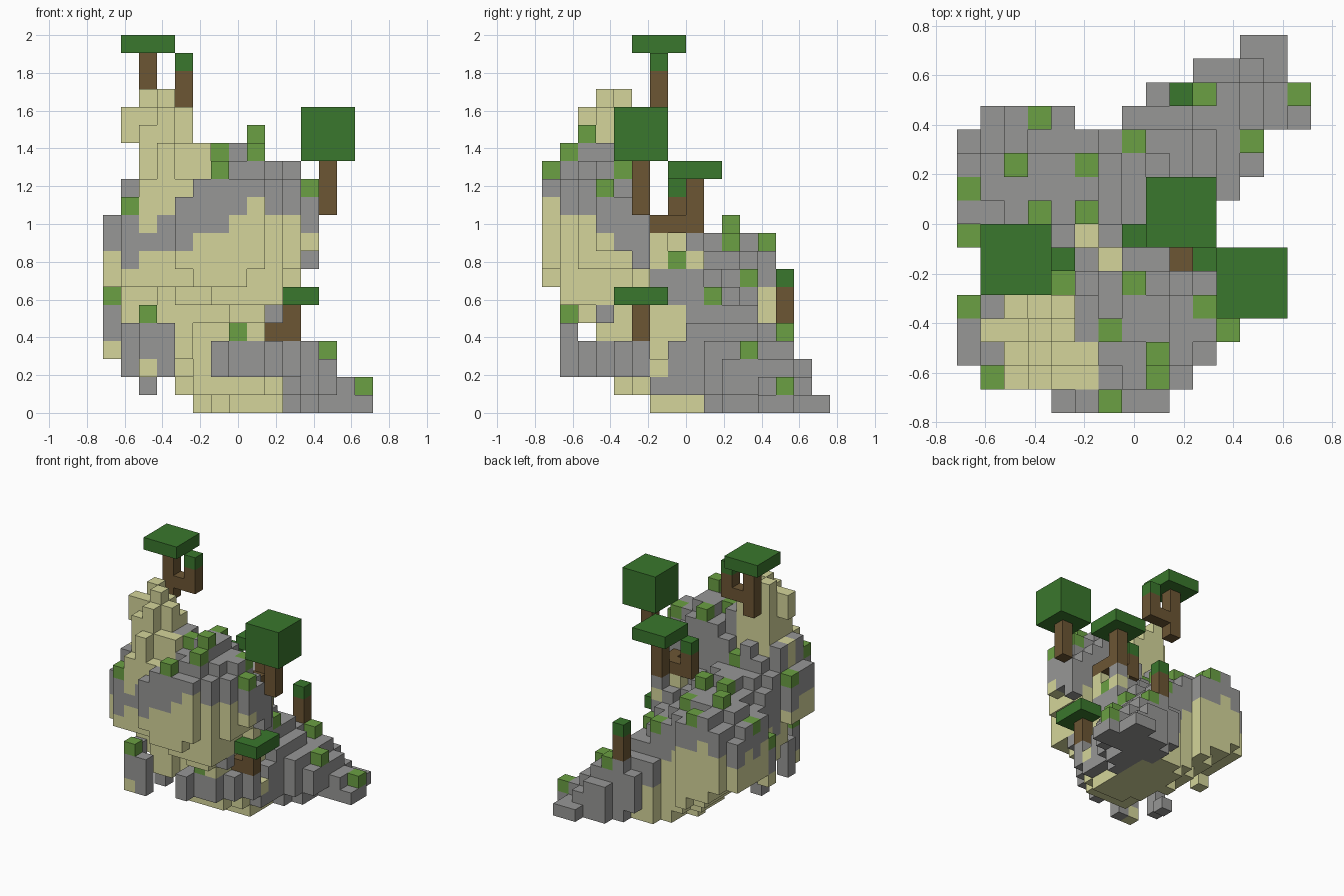
import bpy
import math
from mathutils import Vector

if "Cube" in bpy.data.objects:
    bpy.data.objects.remove(bpy.data.objects["Cube"], do_unlink=True)

UNIT = 2 / 21                      # edge of one block
ORIGIN = Vector((-7.5, -8, 0))     # block grid corner


def material(name, rgb):
    m = bpy.data.materials.new(name)
    m.use_nodes = True
    m.diffuse_color = (*rgb, 1)
    m.node_tree.nodes["Principled BSDF"].inputs["Base Color"].default_value = (*rgb, 1)
    return m


MATS = {
    "stone": material("grey stone", (0.31, 0.31, 0.305)),
    "sand": material("pale sandstone", (0.66, 0.665, 0.325)),
    "grass": material("grass green", (0.145, 0.35, 0.056)),
    "leaf": material("dark leaf green", (0.042, 0.185, 0.026)),
    "bark": material("brown bark", (0.15, 0.092, 0.034)),
}

# Terrain plan, front row first: a letter is the column height (a = one block),
# a capital has a grass block on top, a dot is empty
PLAN = """
....lmNmm......
.LmommmnOm.....
kmpqoonnPnm....
kqqrqoOoonnM...
KmrqponoonNl...
.klmLmnOnmlk...
.jkkkkijjjc....
GijkkijijId....
iijKjKihije....
IjjjjjihhGed...
ijKjjJihgfedc..
hijiiihHffedD..
.ijJi..eeeddcba
........deEdcbB
..........ccba.
............aa.
""".split()


def underside(i, j):
    """Lowest block of a column: a bowl that rises away from the foot."""
    if i >= 9 and j < 6:
        return 6 if i == 9 else i - 2 - (j > 4)
    if i >= 9:
        at_edge = (PLAN[j] + ".")[i + 1] == "."
        return 1 if at_edge and j < 13 else 0
    if j == 0:
        return 7 + abs(i - 6) // 2
    if i == 0:
        return 7 if j < 5 else 3 if j == 7 else 4
    reach = math.hypot(i - 8.5, j - 9) - 3
    return max(0, min(7, round(reach * 0.8) + (2 if j < 4 else 0)))


# Lowest stone block on the front face, where it differs from its neighbours
FRONT_STONE = {1: 8, 5: 10, 6: 10, 8: 12}


def rock_colour(i, j, z, top):
    peak = 1 <= i <= 5 and 1 <= j <= 4 and (i, j) not in ((1, 1), (1, 2), (1, 4))
    if peak and z > (9 if i == 2 else 10) and not (i == 5 and j > 2):
        return "sand"
    if i >= 10 and j >= 6:
        return "stone"
    if (i, j) in ((6, 6), (5, 7)) or (i, j) == (9, 8) and z == 8:
        return "sand"
    if (i, j) in ((9, 6), (9, 7), (8, 7)):
        return "stone" if z in (6, 7) else "sand"
    if j < 3:
        return "stone" if z >= FRONT_STONE.get(i, 9 if i < 5 else 11) else "sand"
    if 4 <= j <= 5 and 0 < i < 9 or i == 9 and j >= 8:
        depth = 5
    else:
        depth = 2 if j < 4 or j == 12 or i == 0 else 3
    return "stone" if z >= top - depth or peak and z > 8 else "sand"


def box(cells, kind, i, j, z):
    """Fill a range of blocks; each argument is one index or a (first, last) pair."""
    spans = [range(s[0], s[1] + 1) if isinstance(s, tuple) else (s,) for s in (i, j, z)]
    for a in spans[0]:
        for b in spans[1]:
            for c in spans[2]:
                cells[a, b, c] = kind


# Rock and grass columns
rock, grass = {}, {}
for j, row in enumerate(PLAN):
    for i, letter in enumerate(row):
        if letter == ".":
            continue
        top = ord(letter.lower()) - ord("a") + 1
        tuft = letter.isupper()
        for z in range(min(underside(i, j), top - 1), top):
            if tuft and z == top - 1:
                grass[i, j, z] = "grass"
            else:
                rock[i, j, z] = rock_colour(i, j, z, top - tuft)

# Notch under the peak's side ledge
for z in (13, 14):
    rock.pop((1, 3, z), None)

# Low outcrops under the overhang
box(rock, "stone", (2, 3), 1, (2, 4))
box(rock, "sand", 2, 1, 2)
box(rock, "stone", 1, 3, (2, 4))
box(rock, "stone", 2, 5, 1)
box(rock, "sand", (3, 4), (3, 4), (3, 5))
box(rock, "sand", (5, 8), (4, 5), (1, 4))
box(rock, "stone", 6, 2, (2, 3))
box(rock, "stone", (6, 8), 3, (2, 3))
box(rock, "stone", (8, 9), 4, (2, 3))
box(rock, "sand", 9, 5, 1)
box(rock, "stone", (9, 10), 5, (2, 3))
box(rock, "sand", 10, 6, 2)
box(rock, "sand", 9, 4, 6)
box(rock, "stone", 9, 3, 5)
box(grass, "grass", 2, 1, 5)
box(grass, "grass", 7, 3, 4)

# Trees: trunk, side branch, leaf block and canopy
tall, cube, forked, low, sapling = {}, {}, {}, {}, {}
box(tall, "bark", 2, 6, (16, 19))
box(tall, "bark", (3, 4), 6, 17)
box(tall, "bark", 4, 6, 18)
box(tall, "leaf", 4, 6, 19)
box(tall, "leaf", (1, 3), (5, 7), 20)

box(cube, "bark", 12, 5, (11, 13))
box(cube, "leaf", (11, 13), (4, 6), (14, 16))

box(forked, "bark", 9, 8, (10, 12))
box(forked, "bark", 9, (6, 7), 10)
box(forked, "bark", (7, 8), 7, 10)
box(forked, "bark", 7, 7, 11)
box(forked, "leaf", 7, 7, 12)
box(forked, "leaf", (8, 10), (7, 9), 13)

box(low, "bark", 9, 5, 4)
box(low, "bark", 10, 5, (4, 5))
box(low, "leaf", (9, 11), (4, 6), 6)

box(sapling, "bark", 9, 13, (5, 6))
box(sapling, "leaf", 9, 13, 7)

PARTS = {"grass_tufts": grass, "tall_tree": tall, "cube_tree": cube,
         "forked_tree": forked, "low_tree": low, "sapling": sapling, "rock": rock}

# Where parts share a block, the first part keeps it
solid = set()
for cells in PARTS.values():
    for key in [k for k in cells if k in solid]:
        del cells[key]
    solid.update(cells)


def build(name, cells):
    """Make a mesh from the block faces that touch open air."""
    kinds = sorted(set(cells.values()))
    index, verts, faces, slots = {}, [], [], []

    def vert(p):
        key = tuple(round(c) for c in p)
        if key not in index:
            index[key] = len(verts)
            verts.append((Vector(key) + ORIGIN) * UNIT)
        return index[key]

    for cell, kind in cells.items():
        for axis in range(3):
            for side in (0, 1):
                step = Vector((0, 0, 0))
                step[axis] = 1
                near = Vector(cell) + step * (1 if side else -1)
                if tuple(round(c) for c in near) in solid:
                    continue
                u, v = Vector((0, 0, 0)), Vector((0, 0, 0))
                u[(axis + 1) % 3] = 1
                v[(axis + 2) % 3] = 1
                p = Vector(cell) + step * side
                loop = [p, p + u, p + u + v, p + v]
                faces.append([vert(q) for q in (loop if side else loop[::-1])])
                slots.append(kinds.index(kind))
    mesh = bpy.data.meshes.new(name)
    mesh.from_pydata(verts, [], faces)
    for kind in kinds:
        mesh.materials.append(MATS[kind])
    for poly, slot in zip(mesh.polygons, slots):
        poly.material_index = slot
    mesh.update()
    bpy.context.collection.objects.link(bpy.data.objects.new(name, mesh))


for part_name, part_cells in PARTS.items():
    build(part_name, part_cells)
